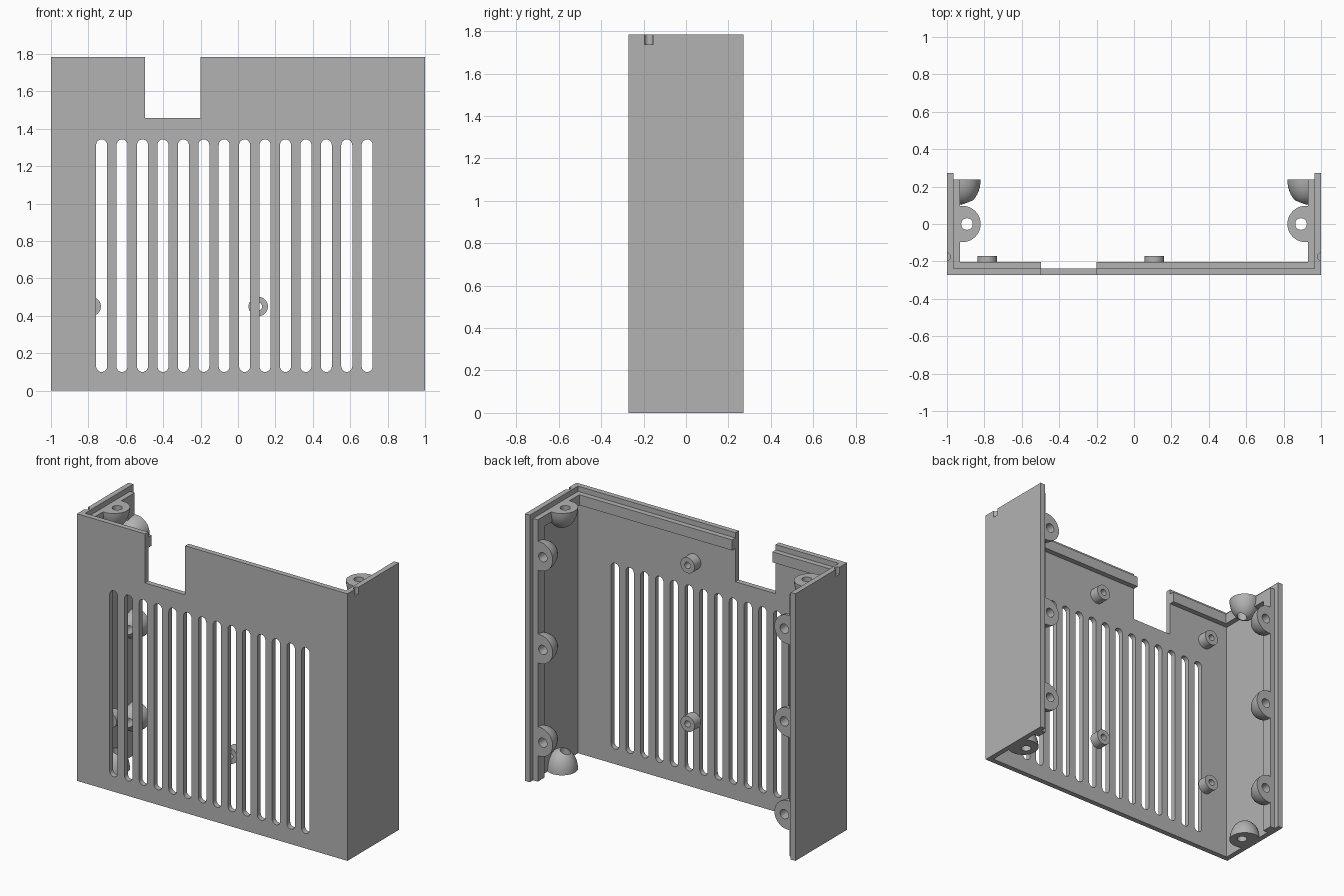
import bpy, bmesh, math
from mathutils import Matrix, Vector

cube = bpy.data.objects.get("Cube")
if cube:
    bpy.data.objects.remove(cube)

# Main dimensions
D, H = 0.272, 1.785      # half depth, height
T = 0.035                # wall thickness
RAIL_TOP, RAIL_H = H - T, 0.07

grey = bpy.data.materials.new("grey_plastic")
grey.use_nodes = True
grey.diffuse_color = (0.45, 0.45, 0.45, 1)
grey.node_tree.nodes["Principled BSDF"].inputs["Base Color"].default_value = (0.45, 0.45, 0.45, 1)


def finish(name, bm):
    bmesh.ops.recalc_face_normals(bm, faces=bm.faces)
    mesh = bpy.data.meshes.new(name)
    bm.to_mesh(mesh)
    bm.free()
    mesh.materials.append(grey)
    obj = bpy.data.objects.new(name, mesh)
    bpy.context.collection.objects.link(obj)
    return obj


def add_prism(bm, points, axis, lo, hi):
    """Extrude a 2D outline along z (points are x, y) or y (points are x, z)."""
    place = (lambda a, b: (a, b, lo)) if axis == "z" else (lambda a, b: (a, lo, b))
    face = bm.faces.new([bm.verts.new(place(a, b)) for a, b in points])
    top = bmesh.ops.extrude_face_region(bm, geom=[face])["geom"]
    step = Vector((0, 0, hi - lo) if axis == "z" else (0, hi - lo, 0))
    bmesh.ops.translate(bm, vec=step, verts=[v for v in top if isinstance(v, bmesh.types.BMVert)])


def rect(x0, x1, y0, y1):
    return [(x0, y0), (x1, y0), (x1, y1), (x0, y1)]


def arc(cx, cy, r, start, end, n):
    return [(cx + r * math.cos(start + (end - start) * i / n),
             cy + r * math.sin(start + (end - start) * i / n)) for i in range(n + 1)]


def circle(cx, cy, r, n=32):
    return arc(cx, cy, r, 0, math.tau, n)[:-1]


def u_outline(x, y_front, y_back, t):
    return [(-x, y_back), (-x, y_front), (x, y_front), (x, y_back),
            (x - t, y_back), (x - t, y_front + t), (t - x, y_front + t), (t - x, y_back)]


def select_only(obj):
    bpy.ops.object.select_all(action="DESELECT")
    obj.select_set(True)
    bpy.context.view_layer.objects.active = obj


def cut(obj, bm):
    cutter = finish("cutter", bm)
    cutter.hide_render = True
    mod = obj.modifiers.new("cut", "BOOLEAN")
    mod.operation, mod.solver, mod.object = "DIFFERENCE", "EXACT", cutter
    select_only(obj)
    bpy.ops.object.modifier_apply(modifier=mod.name)
    bpy.data.objects.remove(cutter)


def smooth(obj):
    select_only(obj)
    bpy.ops.object.shade_smooth_by_angle(angle=math.radians(30))


# Three-sided shell
bm = bmesh.new()
add_prism(bm, u_outline(1, -D, D, T), "z", 0, H)
shell = finish("shell", bm)

# Top rail following the inside of the shell
bm = bmesh.new()
add_prism(bm, u_outline(1 - T, T - D, D - T, T), "z", RAIL_TOP - RAIL_H, RAIL_TOP)
top_rail = finish("top_rail", bm)

# Vent slots, top notch and side nicks
bm = bmesh.new()
half = 0.0295
for i in range(14):
    x = -0.729 + 0.1092 * i
    outline = (arc(x, 1.343 - half, half, 0, math.pi, 12)
               + arc(x, 0.1 + half, half, math.pi, math.tau, 12))
    add_prism(bm, outline, "y", -D - 0.1, -D + 0.15)
for side in (-1, 1):
    add_prism(bm, circle(side, -0.175, 0.02), "z", H - 0.047, H + 0.1)
add_prism(bm, rect(-0.497, -0.2, 1.457, H + 0.1), "y", -D - 0.1, -D + 0.15)
cut(shell, bm)
smooth(shell)

bm = bmesh.new()
add_prism(bm, rect(-0.497, -0.2, 1.457, H + 0.1), "y", -D - 0.1, -D + 0.15)
cut(top_rail, bm)

# Upright rails along the back edges
for side, label in ((1, "left"), (-1, "right")):
    bm = bmesh.new()
    xs = sorted((side * (1 - T), side * (1 - 2 * T)))
    add_prism(bm, rect(xs[0], xs[1], D - T - RAIL_H, D - T), "z", 0, RAIL_TOP - RAIL_H)
    finish(label + "_back_rail", bm)


def trim(bm, point, normal):
    bmesh.ops.bisect_plane(bm, geom=bm.verts[:] + bm.edges[:] + bm.faces[:],
                           plane_co=point, plane_no=normal, clear_outer=True)
    bmesh.ops.holes_fill(bm, edges=[e for e in bm.edges if e.is_boundary], sides=0)


def screw_boss(name, side, y, z, turn):
    """Domed screw boss on a side wall; its flat face points up before the turn."""
    spin = Matrix.Rotation(turn, 4, "X")
    bm = bmesh.new()
    bmesh.ops.create_uvsphere(bm, u_segments=40, v_segments=20, radius=1)
    bmesh.ops.scale(bm, vec=(0.097, 0.097, 0.135), verts=bm.verts)
    trim(bm, (0, 0, 0), (0, 0, 1))
    bm.transform(Matrix.Translation((side * 0.917, y, z)) @ spin)
    trim(bm, (side * (1 - T), 0, 0), (side, 0, 0))
    boss = finish(name, bm)
    hole = bmesh.new()
    add_prism(hole, circle(0, 0, 0.031), "z", -0.2, 0.1)
    hole.transform(Matrix.Translation((side * 0.893, y, z)) @ spin)
    cut(boss, hole)
    smooth(boss)


for side, label in ((1, "left"), (-1, "right")):
    screw_boss(label + "_top_boss", side, 0, RAIL_TOP, 0)
    screw_boss(label + "_bottom_boss", side, 0, 0, math.pi)
    for i, level in enumerate(("lower", "middle", "upper")):
        screw_boss(f"{label}_{level}_back_boss", side, D - T, 0.27 + 0.62 * i, -math.pi / 2)

# Round standoffs behind the vented front
for x in (-0.785, 0.108):
    for z in (0.45, 1.51):
        bm = bmesh.new()
        add_prism(bm, circle(x, z, 0.052), "y", T - D, T - D + 0.067)
        standoff = finish("standoff", bm)
        hole = bmesh.new()
        add_prism(hole, circle(x, z, 0.021), "y", -D, 0)
        cut(standoff, hole)
        smooth(standoff)
